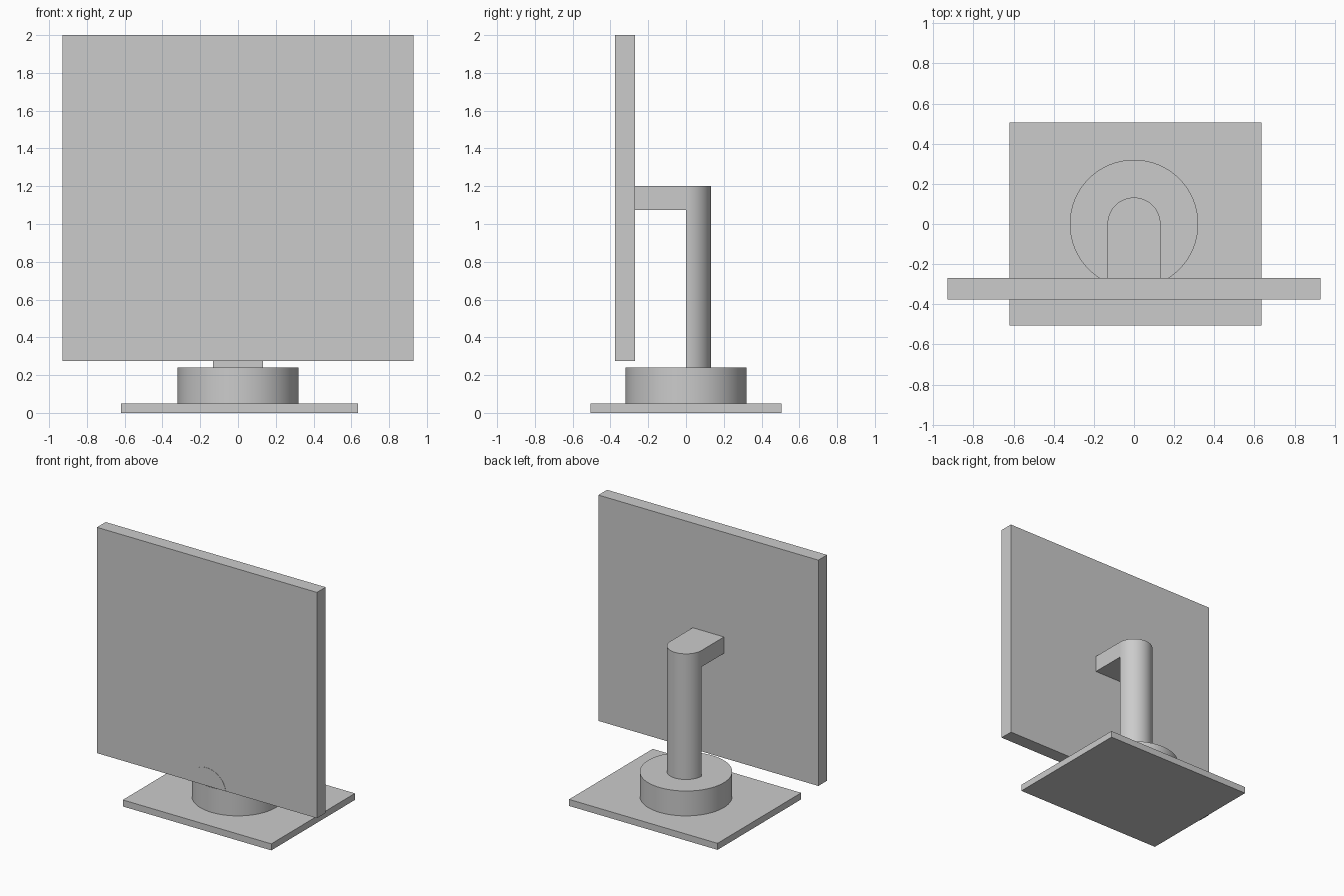
import bpy
import math

if "Cube" in bpy.data.objects:
    bpy.data.objects.remove(bpy.data.objects["Cube"])

# One grey finish for every part
grey = bpy.data.materials.new("plain_grey")
grey.diffuse_color = (0.6, 0.6, 0.6, 1)
grey.use_nodes = True
grey.node_tree.nodes["Principled BSDF"].inputs["Base Color"].default_value = grey.diffuse_color


def extrude(name, outline, low, high, axis="Z"):
    """Prism from a 2D outline; Z outlines are (x, y), Y outlines are (x, z)."""
    def place(p, h):
        return (p[0], p[1], h) if axis == "Z" else (p[0], h, p[1])
    n = len(outline)
    verts = [place(p, h) for h in (low, high) for p in outline]
    faces = [list(range(n))[::-1], list(range(n, 2 * n))]
    faces += [[i, (i + 1) % n, (i + 1) % n + n, i + n] for i in range(n)]
    if axis == "Y":
        faces = [f[::-1] for f in faces]
    mesh = bpy.data.meshes.new(name)
    mesh.from_pydata(verts, [], faces)
    mesh.materials.append(grey)
    obj = bpy.data.objects.new(name, mesh)
    bpy.context.collection.objects.link(obj)
    return obj


def rect(x0, x1, y0, y1):
    return [(x0, y0), (x1, y0), (x1, y1), (x0, y1)]


def arc(r, start, end, steps, cy=0.0):
    return [(r * math.cos(a), cy + r * math.sin(a))
            for a in (start + (end - start) * i / steps for i in range(steps + 1))]


def smooth(obj):
    bpy.ops.object.select_all(action="DESELECT")
    obj.select_set(True)
    bpy.context.view_layer.objects.active = obj
    bpy.ops.object.shade_smooth_by_angle(angle=math.radians(30))


# Foot: flat plate with a round hub
extrude("base_plate", rect(-0.62, 0.635, -0.505, 0.505), 0, 0.05)
smooth(extrude("base_hub", arc(0.32, 0, 2 * math.pi, 64)[:-1], 0.05, 0.24))

# Half-round post and the arm that carries the panel
smooth(extrude("post", arc(0.132, 0, math.pi, 32), 0.24, 1.2))
extrude("support_arm", rect(-0.132, 0.132, -0.27, 0), 1.075, 1.2)

# Upright panel
extrude("panel", rect(-0.93, 0.93, 0.275, 2.0), -0.375, -0.27, "Y")

# Thin half-round badge at the lower edge of the panel
tilt = math.asin(0.025 / 0.162)
smooth(extrude("lower_badge", arc(0.162, tilt, math.pi - tilt, 32, 0.25),
               -0.377, -0.375, "Y"))
